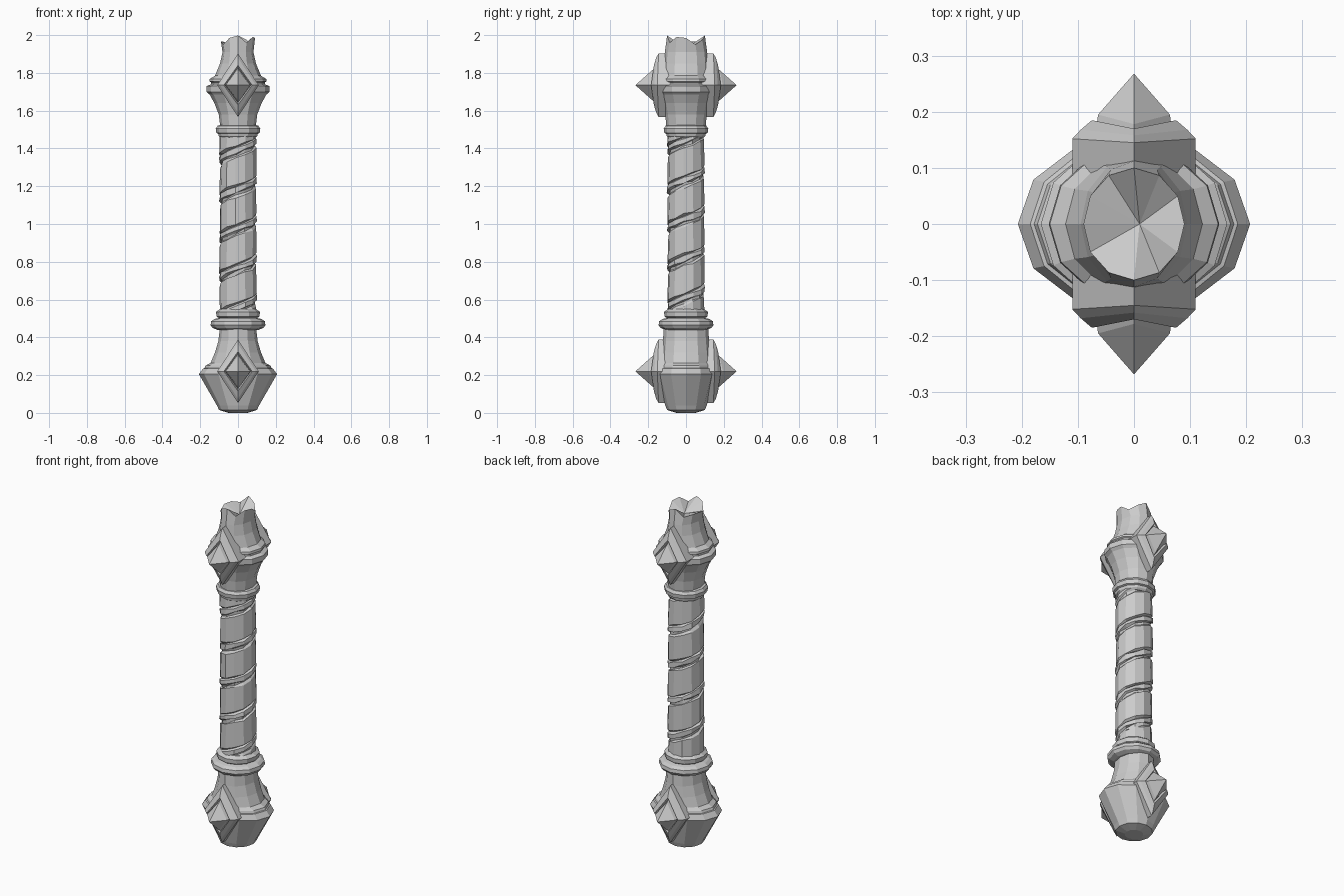
import bpy, bmesh, random
from math import sin, cos, pi

if "Cube" in bpy.data.objects:
    bpy.data.objects.remove(bpy.data.objects["Cube"])

random.seed(4)
SIDES = 12


def finish(name, bm):
    bmesh.ops.remove_doubles(bm, verts=bm.verts, dist=0.0005)
    bmesh.ops.recalc_face_normals(bm, faces=bm.faces)
    mesh = bpy.data.meshes.new(name)
    bm.to_mesh(mesh)
    bm.free()
    ob = bpy.data.objects.new(name, mesh)
    bpy.context.collection.objects.link(ob)
    return ob


def skin(bm, rings):
    """Bridge successive closed rings of vertices with quads."""
    for a, b in zip(rings, rings[1:]):
        n = len(a)
        for i in range(n):
            bm.faces.new((a[i], a[(i + 1) % n], b[(i + 1) % n], b[i]))


def turned(name, profile, top=None, hollow=0.0):
    """Faceted oval body from (z, x radius, y radius); top = jagged rim heights."""
    bm = bmesh.new()
    rings = []
    for k, (z, rx, ry) in enumerate(profile):
        ring = []
        for i in range(SIDES):
            a = 2 * pi * i / SIDES
            zz = top[i] if top and k == len(profile) - 1 else z
            ring.append(bm.verts.new((rx * cos(a), ry * sin(a), zz)))
        rings.append(ring)
    skin(bm, rings)
    bm.faces.new(rings[0])
    if top:
        tip = bm.verts.new((0.01, 0, hollow))
        for i in range(SIDES):
            bm.faces.new((rings[-1][i], rings[-1][(i + 1) % SIDES], tip))
    else:
        bm.faces.new(rings[-1])
    return finish(name, bm)


def diamond(name, zc, side):
    """Stepped diamond boss: backing plate, bevel, recess and pyramid stud."""
    layers = [  # half width, half height, y at side corners, y at tips
        (0.11, 0.168, 0.08, 0.08), (0.11, 0.168, 0.152, 0.145),
        (0.095, 0.145, 0.168, 0.158), (0.075, 0.105, 0.185, 0.170),
        (0.068, 0.092, 0.165, 0.160), (0.064, 0.080, 0.195, 0.178)]
    bm = bmesh.new()
    rings = []
    for w, h, ys, yt in layers:
        rings.append([bm.verts.new((x, side * y, zc + z)) for x, y, z in
                      ((w, ys, 0), (0, yt, h), (-w, ys, 0), (0, yt, -h))])
    skin(bm, rings)
    bm.faces.new(rings[0])
    apex = bm.verts.new((0, side * 0.268, zc))
    for i in range(4):
        bm.faces.new((rings[-1][i], rings[-1][(i + 1) % 4], apex))
    return finish(name, bm)


def wrapped_grip(name, z0, z1, pitch):
    """Helical leather wrap, swept as a right-handed spiral and trimmed flat."""
    strip = [(0, 0.086), (0.008, 0.1), (0.15, 0.097), (0.158, 0.088),
             (0.172, 0.089), (0.178, 0.101), (0.202, 0.099), (pitch, 0.086)]
    bm = bmesh.new()
    turns = int((z1 - z0) / pitch) + 3
    prev = None
    for s in range(turns * SIDES + 1):
        a = 2 * pi * s / SIDES + 0.4
        zb = z0 - 1.5 * pitch + pitch * s / SIDES
        row = []
        for j, (dz, r) in enumerate(strip):
            edge = j in (0, len(strip) - 1)
            r += 0 if edge else random.uniform(-0.003, 0.002)
            dz += 0 if edge else random.uniform(-0.006, 0.006)
            row.append(bm.verts.new((r * cos(a), r * sin(a), zb + dz)))
        if prev:
            for j in range(len(strip) - 1):
                bm.faces.new((prev[j], row[j], row[j + 1], prev[j + 1]))
        prev = row
    for z, n in ((z0, -1), (z1, 1)):
        bmesh.ops.bisect_plane(bm, geom=bm.verts[:] + bm.edges[:] + bm.faces[:],
                               plane_co=(0, 0, z), plane_no=(0, 0, n),
                               clear_outer=True)
    return finish(name, bm)


# Pommel, oval with a sharp widest edge and a concave neck
turned("pommel", [
    (0.0, 0.05, 0.05), (0.015, 0.10, 0.10), (0.04, 0.112, 0.11),
    (0.205, 0.207, 0.158), (0.235, 0.185, 0.15), (0.237, 0.178, 0.142),
    (0.25, 0.172, 0.14), (0.265, 0.145, 0.135), (0.32, 0.122, 0.128),
    (0.38, 0.104, 0.122), (0.45, 0.096, 0.118)])

# Collars at both ends of the grip
turned("lower_collar", [(z, r, r) for z, r in (
    (0.44, 0.11), (0.45, 0.135), (0.465, 0.145), (0.485, 0.142), (0.497, 0.125),
    (0.502, 0.102), (0.51, 0.114), (0.535, 0.116), (0.55, 0.095))])
turned("upper_collar", [(z, r, r) for z, r in (
    (1.455, 0.092), (1.465, 0.102), (1.478, 0.105), (1.482, 0.115),
    (1.505, 0.118), (1.52, 0.108), (1.525, 0.09))])

# Spiral-wrapped grip
wrapped_grip("grip", 0.54, 1.47, 0.208)

# Head with ridge, groove and broken-off jagged rim
rim = [1.985, 1.95, 1.975, 1.998, 1.955, 1.965,
       1.965, 1.95, 1.985, 1.998, 1.96, 1.99]
turned("broken_head", [
    (1.515, 0.094, 0.104), (1.58, 0.102, 0.110), (1.64, 0.125, 0.122),
    (1.685, 0.150, 0.138), (1.70, 0.166, 0.148), (1.73, 0.166, 0.148),
    (1.74, 0.143, 0.130), (1.75, 0.143, 0.130), (1.755, 0.152, 0.138),
    (1.768, 0.150, 0.136), (1.785, 0.122, 0.124), (1.85, 0.095, 0.118),
    (1.91, 0.082, 0.112), (1.97, 0.09, 0.10)], top=rim, hollow=1.93)

# Diamond bosses, front and back of the head and pommel
for part, zc in (("pommel", 0.22), ("head", 1.735)):
    for label, side in (("front", -1), ("back", 1)):
        diamond(f"{part}_{label}_boss", zc, side)
